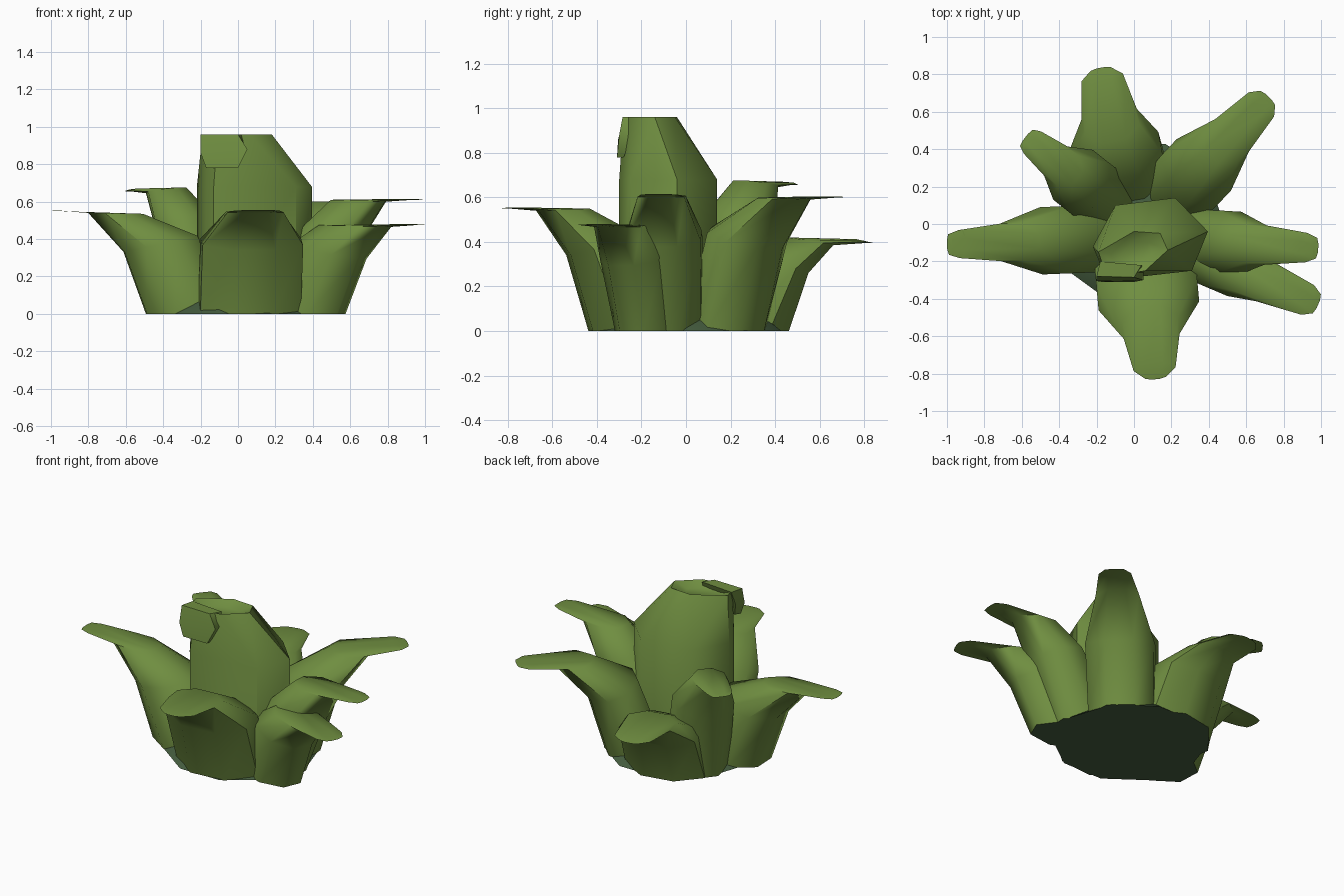
import bpy, bmesh, math
from mathutils import Vector

if "Cube" in bpy.data.objects:
    bpy.data.objects.remove(bpy.data.objects["Cube"])


def material(name, col):
    m = bpy.data.materials.new(name)
    m.diffuse_color = col
    m.use_nodes = True
    m.node_tree.nodes["Principled BSDF"].inputs["Base Color"].default_value = m.diffuse_color
    return m


leaf_green = material("leaf_green", (0.16, 0.27, 0.052, 1))
base_green = material("base_green", (0.06, 0.11, 0.05, 1))


def loft(name, rings, mat, angle=55):
    """Skin equal-sized rings of points; the underside cap is dark."""
    bm = bmesh.new()
    loops = [[bm.verts.new(p) for p in r] for r in rings]
    n = len(loops[0])
    for a, b in zip(loops, loops[1:]):
        for i in range(n):
            bm.faces.new((a[i], a[(i + 1) % n], b[(i + 1) % n], b[i]))
    cap = bm.faces.new(loops[0][::-1])
    if rings[0][0][2] == 0:
        cap.material_index = 1
    bm.faces.new(loops[-1])
    bmesh.ops.recalc_face_normals(bm, faces=bm.faces)
    me = bpy.data.meshes.new(name)
    me.materials.append(mat)
    me.materials.append(base_green)
    bm.to_mesh(me)
    bm.free()
    ob = bpy.data.objects.new(name, me)
    bpy.context.collection.objects.link(ob)
    bpy.ops.object.select_all(action='DESELECT')
    ob.select_set(True)
    bpy.context.view_layer.objects.active = ob
    bpy.ops.object.shade_smooth_by_angle(angle=math.radians(angle))
    return ob


def leaf(name, root, tip, top, tip_z, outer, inner, width, n=8):
    """Leaf growing from root to tip (x, y). outer / inner are distances along
    that line at the base, shoulder, fold and end."""
    root, tip = Vector((*root, 0)), Vector((*tip, 0))
    d = (tip - root).normalized()
    side = Vector((-d.y, d.x, 0))
    length = (tip - root).length
    outer, inner = outer + [length * 0.95, length], inner + [length * 0.9, length * 0.97]
    zo = [0, 0.62 * top, tip_z - 0.01, tip_z, tip_z]
    zi = [0, 0.78 * top, top, (top + tip_z) / 2 + 0.005, tip_z + 0.004]
    width = width + [width[-1] * 0.75, 0.055]
    rings = []
    for ro, ri, a, b, w in zip(outer, inner, zo, zi, width):
        ring = []
        for k in range(n):
            t = 2 * math.pi * (k + 0.5) / n
            f = (1 + math.cos(t) / math.cos(math.pi / n)) / 2
            s = math.sin(t) / math.cos(math.pi / n)
            ring.append(root + d * (ri + (ro - ri) * f) + side * (w * s)
                        + Vector((0, 0, b + (a - b) * f)))
        rings.append(ring)
    return loft(name, rings, leaf_green)


# Outer leaves
leaf("left_leaf", (0, -0.07), (-1, -0.11), 0.535, 0.55,
     [0.49, 0.61, 0.80], [0.0, 0.22, 0.51], [0.18, 0.18, 0.1])
leaf("front_leaf", (0.04, 0), (0.115, -0.83), 0.55, 0.55,
     [0.43, 0.53, 0.67], [0.0, 0.22, 0.44], [0.27, 0.27, 0.15])
leaf("right_leaf", (0, -0.07), (0.985, -0.13), 0.61, 0.61,
     [0.5, 0.65, 0.79], [0.0, 0.36, 0.5], [0.16, 0.17, 0.105])
leaf("front_right_leaf", (0.12, -0.06), (0.985, -0.43), 0.475, 0.475,
     [0.47, 0.59, 0.74], [0.0, 0.2, 0.36], [0.14, 0.15, 0.115])
leaf("back_right_leaf", (0.12, 0.05), (0.72, 0.68), 0.6, 0.6,
     [0.34, 0.45, 0.65], [0.0, 0.17, 0.43], [0.19, 0.2, 0.125])
leaf("back_leaf", (-0.03, 0.05), (-0.18, 0.835), 0.42, 0.395,
     [0.40, 0.49, 0.61], [0.0, 0.2, 0.4], [0.25, 0.24, 0.15])
leaf("back_left_leaf", (-0.02, 0.02), (-0.58, 0.465), 0.675, 0.655,
     [0.4, 0.47, 0.57], [0.0, 0.2, 0.36], [0.17, 0.17, 0.1])

# Tall middle leaf with a slightly hollow top
low = [(-0.22, -0.12), (-0.17, -0.24), (-0.13, -0.3), (0.31, -0.25),
       (0.395, -0.04), (0.22, 0.14), (-0.1, 0.1)]
high = [(-0.19, -0.15), (-0.16, -0.24), (-0.11, -0.28), (0.06, -0.25),
        (0.18, -0.14), (0.14, -0.05), (0.0, -0.04)]
cx, cy = -0.02, -0.17
loft("centre_leaf", [[(x, y, 0) for x, y in low],
                     [(x, y, 0.68) for x, y in low],
                     [(x, y, 0.96) for x, y in high],
                     [(cx + (x - cx) * 0.6, cy + (y - cy) * 0.6, 0.925) for x, y in high]],
     leaf_green)

# Its tip, curled down over the front
loft("curled_tip", [
    [(-0.18, -0.2, 0.96), (-0.2, -0.28, 0.96), (0.0, -0.285, 0.96), (0.04, -0.22, 0.96)],
    [(-0.18, -0.24, 0.87), (-0.2, -0.305, 0.86), (0.05, -0.3, 0.88), (0.05, -0.24, 0.88)],
    [(-0.15, -0.28, 0.78), (-0.17, -0.31, 0.78), (0.0, -0.31, 0.78), (0.0, -0.28, 0.78)],
], leaf_green)

# Low mound the leaves grow from
loft("base_mound", [[(r * math.cos(math.tau * k / 10) + 0.03, r * math.sin(math.tau * k / 10), z)
                     for k in range(10)] for r, z in ((0.45, 0), (0.36, 0.07), (0.1, 0.12))],
     base_green)
